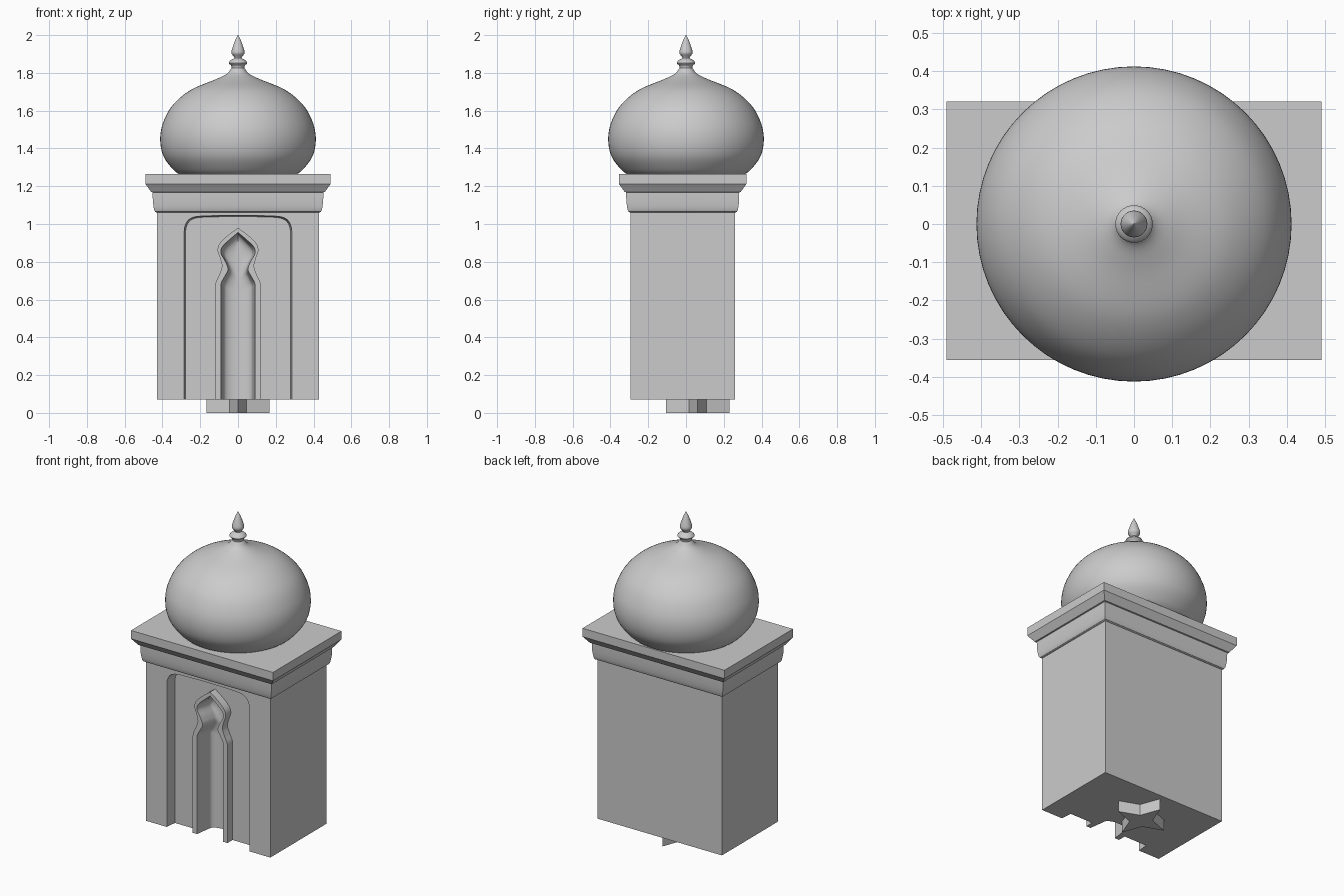
import bpy, bmesh, math
from mathutils import Vector

if "Cube" in bpy.data.objects:
    bpy.data.objects.remove(bpy.data.objects["Cube"])

FRONT, BACK, HALF_W, BOTTOM = -0.295, 0.26, 0.43, 0.07


def loft(name, rings, angle=30):
    """Closed solid skinned through rings of equal point count."""
    bm = bmesh.new()
    loops = [[bm.verts.new(p) for p in ring] for ring in rings]
    n = len(loops[0])
    for a, b in zip(loops, loops[1:]):
        for i in range(n):
            j = (i + 1) % n
            bm.faces.new((a[i], a[j], b[j], b[i]))
    bm.faces.new(loops[0][::-1])
    bm.faces.new(loops[-1])
    bmesh.ops.recalc_face_normals(bm, faces=bm.faces)
    mesh = bpy.data.meshes.new(name)
    bm.to_mesh(mesh)
    bm.free()
    ob = bpy.data.objects.new(name, mesh)
    bpy.context.collection.objects.link(ob)
    smooth(ob, angle)
    return ob


def activate(ob):
    bpy.ops.object.select_all(action='DESELECT')
    ob.select_set(True)
    bpy.context.view_layer.objects.active = ob


def smooth(ob, angle=30):
    activate(ob)
    bpy.ops.object.shade_smooth_by_angle(angle=math.radians(angle))


def spline(pts, steps=4):
    """Catmull-Rom curve through 2D points."""
    p = [Vector(q) for q in pts]
    p = [2 * p[0] - p[1]] + p + [2 * p[-1] - p[-2]]
    out = []
    for a, b, c, d in zip(p, p[1:], p[2:], p[3:]):
        for k in range(steps):
            t = k / steps
            out.append(0.5 * (2 * b + (c - a) * t + (2 * a - 5 * b + 4 * c - d) * t * t
                              + (3 * b - a - 3 * c + d) * t ** 3))
    return out + [p[-2]]


def arch(half, base, depth, scale=1.0, drop=0.0):
    """Mirrored arch outline in the plane `depth` behind the front face."""
    pts = [Vector((half[0].x, base))] + half
    left = [Vector((-p.x, p.y)) for p in reversed(pts[:-1])]
    return [(p.x * scale, FRONT + depth, p.y if p.y == base else p.y - drop)
            for p in pts + left]


def rect(off, z):
    x, y0, y1 = HALF_W + off, FRONT - off, BACK + off
    return [(-x, y0, z), (x, y0, z), (x, y1, z), (-x, y1, z)]


def circle(r, z, n=64):
    return [(r * math.cos(math.tau * i / n), r * math.sin(math.tau * i / n), z)
            for i in range(n)]


def cut(ob, cutter):
    mod = ob.modifiers.new("cut", 'BOOLEAN')
    mod.operation, mod.object, mod.solver = 'DIFFERENCE', cutter, 'EXACT'
    activate(ob)
    bpy.ops.object.modifier_apply(modifier=mod.name)
    smooth(ob)


# Arch outlines, right halves from springing to apex
panel_half = spline([(0.285, 0.94), (0.283, 0.98), (0.27, 1.012), (0.245, 1.032),
                     (0.19, 1.042), (0, 1.046)])
frame_half = spline([(0.12, 0.65), (0.118, 0.69), (0.1, 0.73), (0.085, 0.775),
                     (0.095, 0.82), (0.108, 0.86), (0.095, 0.9), (0.05, 0.943), (0, 0.98)])
niche_half = spline([(0.09, 0.66), (0.088, 0.69), (0.066, 0.73), (0.052, 0.76),
                     (0.066, 0.8), (0.09, 0.845), (0.083, 0.88), (0.045, 0.917), (0, 0.955)])

# Cutters: wide shallow panel, and pointed niche with a rounded back
panel_cut = loft("panel_cutter", [arch(panel_half, -0.1, -0.05),
                                  arch(panel_half, -0.1, 0.0),
                                  arch(panel_half, -0.1, 0.07, 0.975, 0.006)])
niche_rings = [arch(niche_half, -0.1, -0.05), arch(niche_half, -0.1, 0.02)]
for i in range(9):
    t = math.radians(80) * i / 8
    s = 0.84 * math.cos(t)
    niche_rings.append(arch(niche_half, -0.1, 0.125 + 0.035 * math.sin(t), s, (1 - s) * 0.05))
niche_cut = loft("niche_cutter", niche_rings)

# Body block with recessed panel and niche
body = loft("body", [rect(0, BOTTOM), rect(0, 1.07)])
cut(body, panel_cut)
cut(body, niche_cut)

# Raised frame around the niche
frame = loft("arch_frame", [arch(frame_half, BOTTOM, 0.02), arch(frame_half, BOTTOM, 0.071)])
cut(frame, niche_cut)
for c in (panel_cut, niche_cut):
    bpy.data.objects.remove(c)

# Cornice
loft("cornice", [rect(o, z) for o, z in [
    (0.0, 1.06), (0.009, 1.065), (0.014, 1.074), (0.017, 1.09), (0.021, 1.12),
    (0.022, 1.168), (0.03, 1.17), (0.06, 1.212), (0.06, 1.264)]])

# Onion dome
dome = spline([(0.3, 1.255), (0.345, 1.29), (0.395, 1.36), (0.412, 1.445), (0.397, 1.535),
               (0.345, 1.63), (0.25, 1.71), (0.12, 1.765), (0.06, 1.795), (0.033, 1.827)], 6)
loft("dome", [circle(p.x, p.y) for p in dome])

# Finial: collar, neck, pointed bud
finial = spline([(0.033, 1.825), (0.036, 1.838), (0.049, 1.853), (0.036, 1.869), (0.02, 1.878),
                 (0.024, 1.888), (0.035, 1.907), (0.027, 1.94), (0.014, 1.975), (0.002, 2.0)])
loft("finial", [circle(p.x, p.y, 32) for p in finial], 40)

# Four-pointed star foot
star = [((0.168, 0.065)[i % 2] * math.cos(math.pi * i / 4),
         0.062 + (0.168, 0.065)[i % 2] * math.sin(math.pi * i / 4)) for i in range(8)]
loft("star_foot", [[(x, y, z) for x, y in star] for z in (0, BOTTOM + 0.005)])
